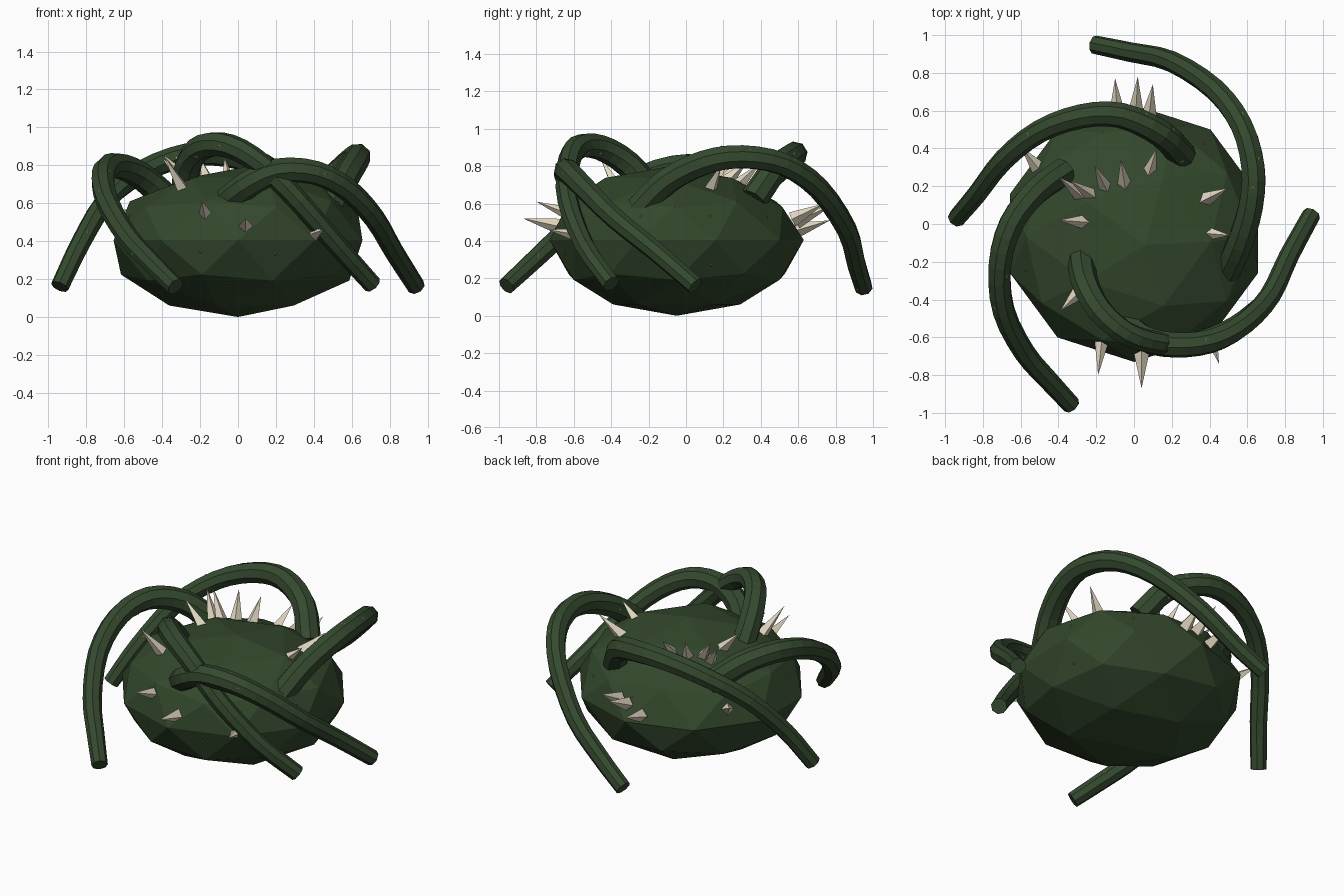
import bpy, bmesh, math, random
from mathutils import Vector

if "Cube" in bpy.data.objects:
    bpy.data.objects.remove(bpy.data.objects["Cube"])

random.seed(4)


def material(name, rgb):
    m = bpy.data.materials.new(name)
    m.diffuse_color = (*rgb, 1)
    m.use_nodes = True
    m.node_tree.nodes["Principled BSDF"].inputs["Base Color"].default_value = m.diffuse_color
    return m


BODY = material("dark moss green", (0.033, 0.064, 0.025))
VINE = material("vine green", (0.035, 0.067, 0.028))
BONE = material("pale bone", (0.77, 0.70, 0.54))
FLECK = material("olive fleck", (0.22, 0.19, 0.08))


def finish(name, bm, mat):
    me = bpy.data.meshes.new(name)
    bm.to_mesh(me)
    bm.free()
    me.materials.append(mat)
    ob = bpy.data.objects.new(name, me)
    bpy.context.collection.objects.link(ob)
    return ob


def smooth_path(pts, steps=3):
    """Catmull-Rom curve through the points."""
    p = [Vector(q) for q in pts]
    p = [2 * p[0] - p[1]] + p + [2 * p[-1] - p[-2]]
    out = []
    for i in range(1, len(p) - 2):
        a, b, c, d = p[i - 1:i + 3]
        for k in range(steps):
            t = k / steps
            out.append(0.5 * (2 * b + (c - a) * t + (2 * a - 5 * b + 4 * c - d) * t * t
                              + (3 * b - a - 3 * c + d) * t ** 3))
    return out + [p[-2]]


def tube(name, pts, r0, r1, sides=8):
    """Tapered faceted tube swept along a path."""
    path = smooth_path(pts)
    bm = bmesh.new()
    rings, n = [], len(path)
    side = None
    for i, c in enumerate(path):
        t = (path[min(i + 1, n - 1)] - path[max(i - 1, 0)]).normalized()
        side = t.orthogonal() if side is None else side - t * side.dot(t)
        side.normalize()
        up = t.cross(side)
        r = r0 + (r1 - r0) * i / (n - 1)
        rings.append([bm.verts.new(c + r * (math.cos(a) * side + math.sin(a) * up))
                      for a in (2 * math.pi * k / sides for k in range(sides))])
    for a, b in zip(rings, rings[1:]):
        for k in range(sides):
            j = (k + 1) % sides
            bm.faces.new((a[k], a[j], b[j], b[k]))
    bm.faces.new(rings[0][::-1])
    bm.faces.new(rings[-1])
    return finish(name, bm, VINE)


def cone(bm, base, tip, r, sink, sides=4):
    base, tip = Vector(base), Vector(tip)
    d = (tip - base).normalized()
    base = base - d * sink
    u = d.orthogonal().normalized()
    if abs(d.z) < 0.99:
        u = (Vector((0, 0, 1)) - d * d.z).normalized()
    v = d.cross(u)
    ring = [bm.verts.new(base + r * (math.cos(a) * u + math.sin(a) * v))
            for a in (2 * math.pi * k / sides for k in range(sides))]
    top = bm.verts.new(tip)
    for k in range(sides):
        bm.faces.new((ring[k], ring[(k + 1) % sides], top))
    bm.faces.new(ring[::-1])


# squashed low-poly bulb, its crown a little lower and leaning forward right
bm = bmesh.new()
bmesh.ops.create_icosphere(bm, subdivisions=2, radius=1)
for v in bm.verts:
    x, y, z = v.co
    h = max(z, 0) ** 2
    v.co = Vector((0.69 * x + 0.06 * h, 0.68 * y - 0.05 - 0.06 * h,
                   0.405 + (0.39 if z > 0 else 0.405) * z))
bm.normal_update()
spots = [(f.calc_center_median(), f.normal.copy()) for f in bm.faces]
finish("bulb_body", bm, BODY)

# five arching vines
vines = {
    "right_vine": [(0.49, -0.25, 0.57), (0.56, -0.10, 0.72), (0.62, 0.10, 0.82), (0.63, 0.30, 0.85),
                   (0.57, 0.52, 0.81), (0.43, 0.71, 0.68), (0.20, 0.86, 0.46), (-0.02, 0.91, 0.28),
                   (-0.21, 0.95, 0.15)],
    "back_vine": [(0.26, 0.36, 0.62), (0.14, 0.48, 0.79), (-0.07, 0.575, 0.86), (-0.28, 0.57, 0.85),
                  (-0.50, 0.49, 0.77), (-0.69, 0.34, 0.62), (-0.83, 0.16, 0.39), (-0.94, 0.03, 0.16)],
    "left_vine": [(-0.37, 0.28, 0.62), (-0.52, 0.17, 0.75), (-0.65, 0.0, 0.80), (-0.71, -0.22, 0.75),
                  (-0.69, -0.46, 0.61), (-0.58, -0.68, 0.42), (-0.45, -0.83, 0.28), (-0.33, -0.96, 0.16)],
    "front_upper_vine": [(-0.28, -0.17, 0.64), (-0.26, -0.31, 0.81), (-0.18, -0.46, 0.90),
                         (-0.04, -0.58, 0.90), (0.13, -0.63, 0.80), (0.32, -0.63, 0.61),
                         (0.53, -0.54, 0.37), (0.71, -0.40, 0.17)],
    "front_lower_vine": [(-0.10, -0.47, 0.57), (0.04, -0.60, 0.69), (0.21, -0.64, 0.77),
                         (0.41, -0.62, 0.76), (0.58, -0.53, 0.67), (0.72, -0.38, 0.52),
                         (0.82, -0.17, 0.35), (0.94, 0.05, 0.16)],
}
flecks = bmesh.new()
for name, pts in vines.items():
    ob = tube(name, pts, 0.076, 0.049)
    # a few flecks on the facets of this vine
    for f in random.sample(list(ob.data.polygons), 6):
        if len(f.vertices) == 4:
            cone(flecks, f.center, f.center + f.normal * 0.005, 0.014, 0.001)

# tiny flecks on the bulb
for c, nrm in random.sample(spots, 14):
    cone(flecks, c, c + nrm * 0.005, 0.012, 0.001)
finish("flecks", flecks, FLECK)

# pale spikes: base and tip of each
spikes = bmesh.new()
for base, tip in [
    ((-0.17, -0.61, 0.54), (-0.19, -0.80, 0.61)),
    ((0.04, -0.69, 0.48), (0.04, -0.87, 0.52)),
    ((0.40, -0.57, 0.43), (0.45, -0.74, 0.46)),
    ((-0.29, -0.36, 0.67), (-0.39, -0.46, 0.85)),
    ((-0.09, 0.60, 0.46), (-0.10, 0.77, 0.51)),
    ((0.01, 0.60, 0.51), (0.02, 0.78, 0.59)),
    ((0.08, 0.58, 0.52), (0.10, 0.74, 0.60)),
    ((-0.28, 0.15, 0.69), (-0.40, 0.25, 0.84)),
    ((-0.22, 0.15, 0.70), (-0.34, 0.23, 0.86)),
    ((-0.15, 0.19, 0.70), (-0.21, 0.31, 0.86)),
    ((-0.05, 0.21, 0.71), (-0.07, 0.34, 0.84)),
    ((0.08, 0.27, 0.69), (0.12, 0.40, 0.82)),
    ((-0.26, 0.01, 0.71), (-0.40, 0.02, 0.86)),
    ((0.38, 0.13, 0.68), (0.50, 0.19, 0.81)),
    ((0.38, -0.05, 0.69), (0.51, -0.06, 0.81)),
    ((-0.51, 0.30, 0.50), (-0.60, 0.41, 0.57)),
]:
    cone(spikes, base, tip, 0.042, 0.012)
finish("spikes", spikes, BONE)
